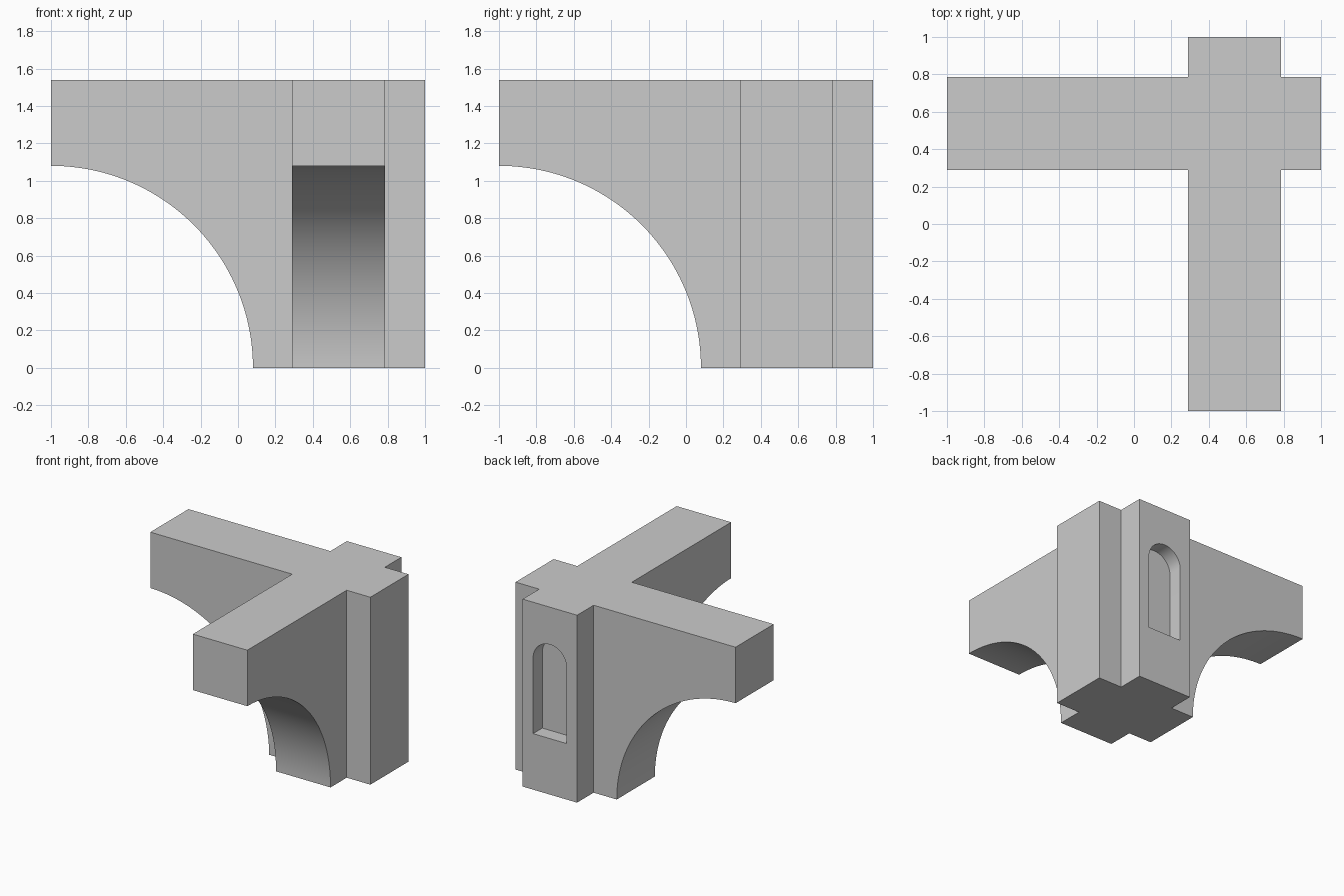
import bpy
from math import sin, cos, pi, radians

if "Cube" in bpy.data.objects:
    bpy.data.objects.remove(bpy.data.objects["Cube"])

LO, HI = 0.29, 0.785      # wall thickness range
TOP, RADIUS = 1.54, 1.08  # wall height, arch radius
MID = (LO + HI) / 2


def arc(cu, cz, r, a0, a1, n):
    return [(cu + r * cos(a0 + (a1 - a0) * i / n), cz + r * sin(a0 + (a1 - a0) * i / n))
            for i in range(n + 1)]


def extrude(name, profile, lo, hi, along_y):
    """Prism from a (u, z) profile; u runs along y or x, thickness along the other."""
    def place(u, t, z):
        return (t, u, z) if along_y else (u, t, z)
    n = len(profile)
    verts = [place(u, t, z) for t in (lo, hi) for u, z in profile]
    faces = [list(range(n)), list(range(2 * n - 1, n - 1, -1))]
    faces += [[(i + 1) % n, i, i + n, (i + 1) % n + n] for i in range(n)]
    if not along_y:
        pass
    else:
        faces = [f[::-1] for f in faces]
    mesh = bpy.data.meshes.new(name)
    mesh.from_pydata(verts, [], faces)
    obj = bpy.data.objects.new(name, mesh)
    bpy.context.collection.objects.link(obj)
    return obj


def combine(target, other, operation):
    mod = target.modifiers.new(operation.lower(), 'BOOLEAN')
    mod.operation, mod.solver, mod.object = operation, 'EXACT', other
    bpy.context.view_layer.objects.active = target
    bpy.ops.object.modifier_apply(modifier=mod.name)
    bpy.data.objects.remove(other)


# Two crossing walls, each with a quarter arch cut from its long arm
wall_profile = arc(-1, 0, RADIUS, pi / 2, 0, 48) + [(1, 0), (1, TOP), (-1, TOP)]
pier = extrude("arched_corner_pier", wall_profile, LO, HI, False)
cross_wall = extrude("cross_wall", wall_profile, LO, HI, True)
combine(pier, cross_wall, 'UNION')

# Round-headed niche in the back face
HALF = 0.153
niche_profile = [(MID - HALF, 0.46), (MID + HALF, 0.46)] + arc(MID, 1.08, HALF, 0, pi, 24)
niche = extrude("niche_cutter", niche_profile, 0.88, 1.1, False)
niche.hide_render = True
combine(pier, niche, 'DIFFERENCE')

# Smooth arches, sharp corners
bpy.ops.object.select_all(action='DESELECT')
pier.select_set(True)
bpy.context.view_layer.objects.active = pier
bpy.ops.object.shade_smooth_by_angle(angle=radians(30))
